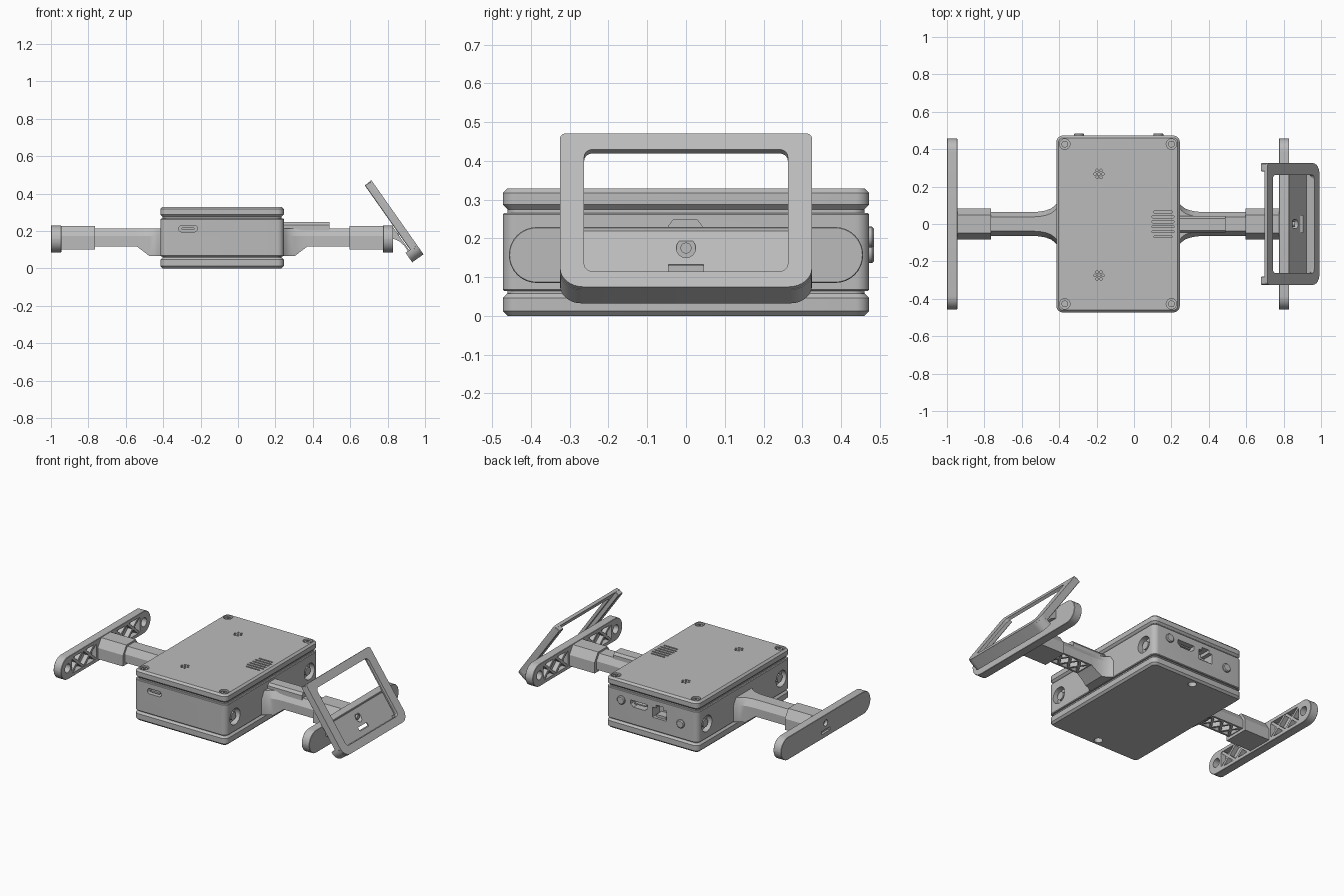
import bpy, bmesh
from math import cos, sin, pi
from mathutils import Matrix, Vector

old = bpy.data.objects.get("Cube")
if old:
    bpy.data.objects.remove(old, do_unlink=True)

grey = bpy.data.materials.new("plain grey")
grey.use_nodes = True
grey.diffuse_color = (0.5, 0.5, 0.5, 1)
grey.node_tree.nodes["Principled BSDF"].inputs["Base Color"].default_value = grey.diffuse_color

CX = -0.085          # centre of the case and arms
HALF = 0.33          # half width of the case


def rrect(cx, cy, w, h, r, top=None, n=8):
    """Rounded rectangle outline; the upper corners may have their own radius."""
    pts = []
    top = r if top is None else top
    for sx, sy, a, rad in ((1, 1, 0, top), (-1, 1, 1, top), (-1, -1, 2, r), (1, -1, 3, r)):
        for i in range(n + 1):
            t = (a + i / n) * pi / 2
            pts.append((cx + sx * (w / 2 - rad) + rad * cos(t),
                        cy + sy * (h / 2 - rad) + rad * sin(t)))
    return pts


def circle(cx, cy, r, n=24):
    return [(cx + r * cos(2 * pi * i / n), cy + r * sin(2 * pi * i / n)) for i in range(n)]


def prism(axis, pts, lo, hi):
    """Extrude an outline along an axis, returned as a shape to be built."""
    place = {"x": lambda a, b, h: (h, a, b), "y": lambda a, b, h: (a, h, b),
             "z": lambda a, b, h: (a, b, h)}[axis]
    return [[place(a, b, h) for a, b in pts] for h in (lo, hi)]


def box(x0, x1, y0, y1, z0, z1):
    return prism("z", [(x0, y0), (x1, y0), (x1, y1), (x0, y1)], z0, z1)


def mesh_of(name, shapes):
    """Each shape is a list of rings joined by a skin and capped."""
    bm = bmesh.new()
    for rings in shapes:
        vs = [[bm.verts.new(p) for p in ring] for ring in rings]
        n = len(vs[0])
        for a, b in zip(vs, vs[1:]):
            for i in range(n):
                bm.faces.new((a[i], a[(i + 1) % n], b[(i + 1) % n], b[i]))
        bm.faces.new(vs[0][::-1])
        bm.faces.new(vs[-1])
    bmesh.ops.remove_doubles(bm, verts=bm.verts, dist=1e-6)
    bmesh.ops.recalc_face_normals(bm, faces=bm.faces)
    me = bpy.data.meshes.new(name)
    bm.to_mesh(me)
    bm.free()
    ob = bpy.data.objects.new(name, me)
    bpy.context.collection.objects.link(ob)
    return ob


def part(name, shapes, bevel=0, cuts=(), matrix=None):
    ob = mesh_of(name, shapes)
    ob.data.materials.append(grey)
    bpy.ops.object.select_all(action="DESELECT")
    bpy.context.view_layer.objects.active = ob
    ob.select_set(True)
    if bevel:
        m = ob.modifiers.new("bevel", "BEVEL")
        m.width, m.segments, m.angle_limit = bevel, 1, 0.9
        bpy.ops.object.modifier_apply(modifier=m.name)
    if cuts:
        cutter = mesh_of("cutter", cuts)
        cutter.hide_render = True
        m = ob.modifiers.new("cut", "BOOLEAN")
        m.object, m.operation, m.solver = cutter, "DIFFERENCE", "EXACT"
        bpy.ops.object.modifier_apply(modifier=m.name)
        bpy.data.objects.remove(cutter, do_unlink=True)
    if matrix:
        ob.data.transform(matrix)
    bpy.ops.object.shade_smooth_by_angle(angle=0.5)
    return ob


def bar(axis, p, q, w, lo, hi):
    """Straight rib between two points of a plane."""
    p, q = Vector(p), Vector(q)
    s = (q - p).normalized().orthogonal() * w / 2
    return prism(axis, [p + s, q + s, q - s, p - s], lo, hi)


# Case: base, body, lid and the recessed seams between them
outline = rrect(CX, 0, 2 * HALF, 0.945, 0.035)
seam = rrect(CX, 0, 2 * HALF - 0.024, 0.92, 0.03)
base_holes = [prism("z", circle(CX, y, 0.025), -0.05, 0.03) for y in (-0.42, 0.42)]
part("case_base", [prism("z", outline, 0, 0.058)], 0.012, base_holes)
part("case_seams", [prism("z", seam, z, z + 0.018) for z in (0.053, 0.261)])

side_holes = [prism("x", circle(y, 0.16, 0.052), x - 0.035, x + 0.035)
              for x in (CX - HALF, CX + HALF) for y in (-0.38, 0.38)]
usb = prism("y", rrect(-0.267, 0.212, 0.1, 0.034, 0.0165), -0.6, -0.43)
video = prism("y", [(-0.055, 0.22), (0.065, 0.22), (0.065, 0.195), (0.045, 0.178),
                    (-0.035, 0.178), (-0.055, 0.195)], 0.41, 0.6)
network = prism("y", [(-0.19, 0.15), (-0.09, 0.15), (-0.09, 0.215), (-0.115, 0.215),
                      (-0.115, 0.235), (-0.165, 0.235), (-0.165, 0.215), (-0.19, 0.215)], 0.4, 0.6)
part("case_body", [prism("z", outline, 0.064, 0.266)], 0.004, side_holes + [usb, video, network])
part("port_tongues", [prism("y", rrect(-0.267, 0.212, 0.07, 0.01, 0.004), -0.467, -0.42),
                      box(-0.035, 0.045, 0.4, 0.462, 0.195, 0.203),
                      box(-0.175, -0.105, 0.39, 0.455, 0.15, 0.165)])
part("side_sockets", [prism("x", circle(y, 0.16, 0.026), x - 0.02, x + 0.02)
                      for x in (CX - HALF + 0.03, CX + HALF - 0.03) for y in (-0.38, 0.38)])
part("back_buttons", [prism("y", circle(x, z, 0.027), 0.44, 0.485)
                      for x, z in ((0.13, 0.203), (-0.295, 0.163))], 0.005)

# Lid with screws, speaker holes and vents
screws = [(x, y) for x in (-0.37, 0.2) for y in (-0.427, 0.427)]
lid_cuts = [prism("z", circle(x, y, 0.028), 0.312, 0.4) for x, y in screws]
for y in (-0.275, 0.268):
    lid_cuts.append(prism("z", circle(-0.187, y, 0.007, 10), 0.31, 0.4))
    lid_cuts += [prism("z", circle(hx, hy, 0.007, 10), 0.31, 0.4)
                 for hx, hy in circle(-0.187, y, 0.021, 6)]
lid_cuts += [prism("z", rrect(0.155, -0.068 + 0.0265 * i, 0.12 if 0 < i < 5 else 0.1, 0.01, 0.0049),
                   0.31, 0.4) for i in range(6)]
part("case_lid", [prism("z", outline, 0.275, 0.329)], 0.012, lid_cuts)
part("lid_screws", [prism("z", circle(x, y, 0.018), 0.305, 0.324) for x, y in screws], 0,
     [prism("z", circle(x, y, 0.009, 6), 0.316, 0.4) for x, y in screws])


def arm_ring(x, w, zb, zm=0.172, zt=0.214, slope=0.026):
    return [(x, -w, zb), (x, w, zb), (x, w, zm), (x, w - slope, zt), (x, slope - w, zt), (x, -w, zm)]


# Arms, sleeves and end plates on both sides
flare = [(-0.01, 0.118, 0.065), (0.012, 0.095, 0.065), (0.03, 0.082, 0.065), (0.058, 0.072, 0.065),
         (0.09, 0.066, 0.09), (0.128, 0.064, 0.118), (0.36, 0.064, 0.118)]
for side, s in (("left", 1), ("right", -1)):
    X = lambda t: CX + s * (HALF + t)
    span = lambda a, b: sorted((X(a), X(b)))
    part(side + "_arm", [[arm_ring(X(t), w, zb) for t, w, zb in flare]], 0,
         [box(*span(0.135, 0.345), -0.052, 0.052, 0.05, 0.175)])
    ribs = []
    for i in range(3):
        a, b = X(0.135 + 0.07 * i), X(0.205 + 0.07 * i)
        ribs += [bar("z", (a, -k * 0.055), (b, k * 0.055), 0.014, 0.12, 0.18) for k in (-1, 1)]
    part(side + "_arm_ribs", ribs)
    part(side + "_sleeve", [[arm_ring(X(t), 0.083, 0.1, 0.172, 0.225, 0.035) for t in (0.35, 0.535)]])

    # Long rounded plate, hollow on its inner face
    cuts = [prism("x", rrect(k * 0.222, 0.157, 0.25, 0.1, 0.012), *span(0.5, 0.563)) for k in (-1, 1)]
    cuts += [prism("x", circle(k * 0.39, 0.157, 0.028), *span(0.5, 0.57)) for k in (-1, 1)]
    if s < 0:
        cuts += [prism("x", circle(0, 0.175, 0.02), *span(0.565, 0.6)),
                 box(*span(0.57, 0.6), -0.042, 0.042, 0.115, 0.135)]
    part(side + "_end_plate", [prism("x", rrect(0, 0.157, 0.914, 0.144, 0.0719), *span(0.53, 0.585))],
         0.011, cuts)
    ribs = []
    for k in (-1, 1):
        for i in range(2):
            a, b = k * (0.097 + 0.125 * i), k * (0.222 + 0.125 * i)
            ribs += [bar("x", (a, 0.157 - j * 0.055), (b, 0.157 + j * 0.055), 0.016, *span(0.533, 0.57))
                     for j in (-1, 1)]
    part(side + "_plate_ribs", ribs)

# Cable cover on top of one arm
part("cable_cover", [[[(x, -0.046, 0.19), (x, 0.042, 0.19), (x, 0.042, 0.232), (x, 0.03, 0.248),
                       (x, -0.034, 0.248), (x, -0.046, 0.232)] for x in (0.24, 0.49)]])

# Bracket between the end plate and the tilted frame
bracket = [(0.82, 0.227), (0.824, 0.227), (0.936, 0.068), (0.925, 0.045), (0.906, 0.096),
           (0.888, 0.122), (0.865, 0.142), (0.84, 0.155), (0.82, 0.158)]
part("frame_bracket", [prism("y", bracket, -0.29, 0.29)], 0,
     [prism("x", circle(0, 0.175, 0.025), 0.848, 1), box(0.88, 1, -0.045, 0.045, 0.113, 0.133)])
part("bracket_screw", [prism("x", circle(0, 0.175, 0.014), 0.83, 0.86)])

# Tilted open frame: slab, side rails and bottom lip
tilt = Matrix(((0, -0.576, 0.818, 0.992), (1, 0, 0, 0), (0, 0.818, 0.576, 0.075), (0, 0, 0, 1)))
part("tilted_frame", [prism("z", rrect(0, 0.242, 0.65, 0.484, 0.06, 0.016), -0.018, 0)], 0,
     [prism("z", rrect(0, 0.241, 0.525, 0.384, 0.022), -0.1, 0.1)], tilt)
part("frame_rails", [box(k * 0.303 - 0.022, k * 0.303 + 0.022, 0.05, 0.482, -0.045, -0.01)
                     for k in (-1, 1)], 0.003, (), tilt)
part("frame_lip", [prism("z", rrect(0, 0.031, 0.65, 0.062, 0.055, 0.004), -0.074, -0.012)], 0,
     [box(-0.262, 0.262, 0.049, 0.1, -0.05, 0.1)], tilt)
